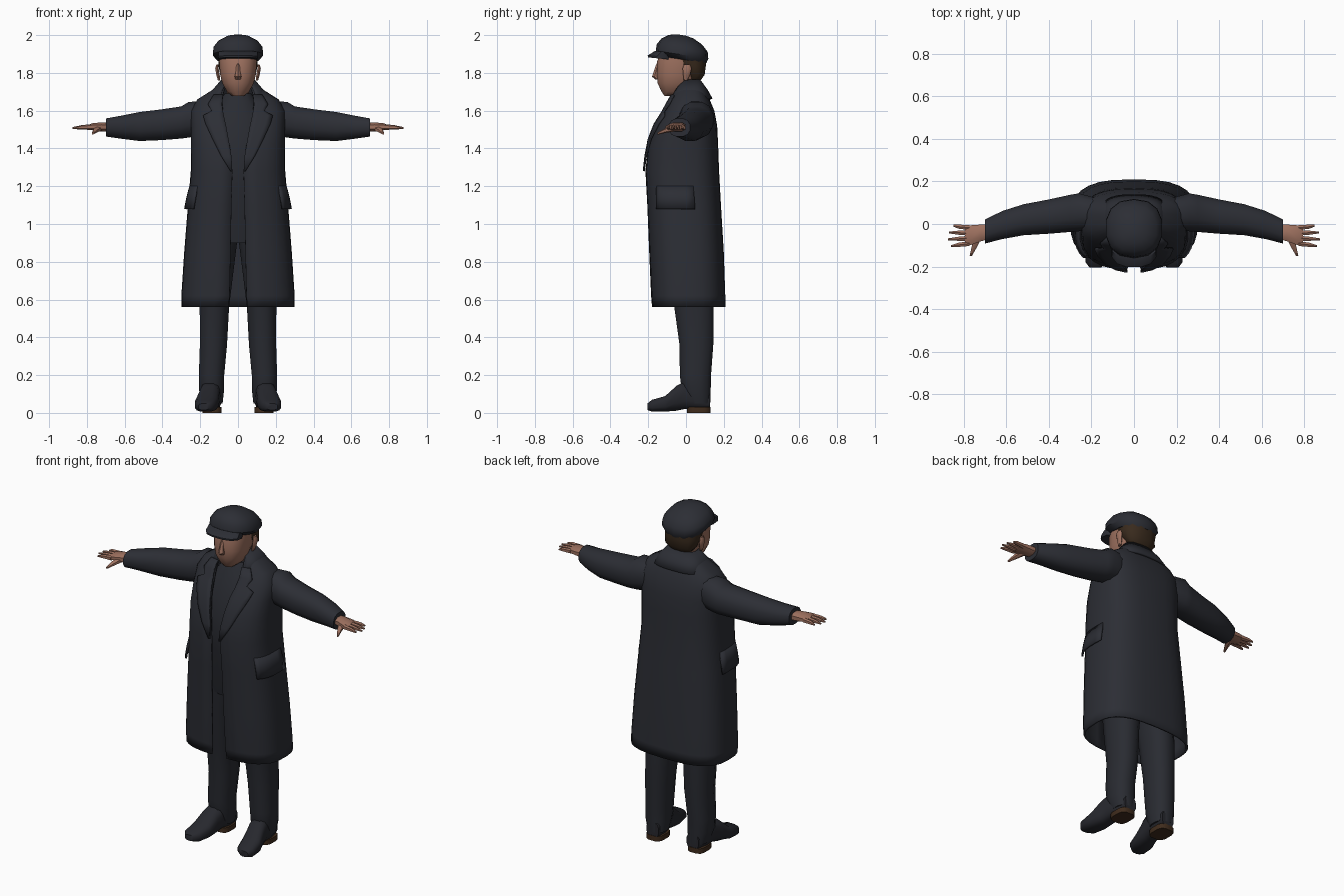
import bpy, bmesh
from math import sin, cos, pi, asin, radians, copysign

cube = bpy.data.objects.get("Cube")
if cube:
    bpy.data.objects.remove(cube, do_unlink=True)


def material(name, r, g, b):
    m = bpy.data.materials.new(name)
    m.use_nodes = True
    m.diffuse_color = (r, g, b, 1)
    bsdf = next(n for n in m.node_tree.nodes if n.type == 'BSDF_PRINCIPLED')
    bsdf.inputs["Base Color"].default_value = (r, g, b, 1)
    bsdf.inputs["Roughness"].default_value = 0.9
    return m


COAT = material("charcoal wool", .025, .027, .035)
SUIT = material("dark suit cloth", .022, .024, .031)
SHOE = material("black leather", .02, .021, .027)
SOLE = material("brown sole", .05, .025, .012)
SKIN = material("skin", .34, .165, .115)
HAIR = material("brown hair", .04, .023, .012)


def make(name, rows, mat, closed=True, thick=0, angle=45):
    """Skin rows of points into one smooth object."""
    bm = bmesh.new()
    grid = [[bm.verts.new(p) for p in row] for row in rows]
    n = len(grid[0])
    for a, b in zip(grid, grid[1:]):
        for j in range(n if closed else n - 1):
            k = (j + 1) % n
            bm.faces.new((a[j], a[k], b[k], b[j]))
    if closed:
        bm.faces.new(grid[0][::-1])
        bm.faces.new(grid[-1])
        bmesh.ops.recalc_face_normals(bm, faces=bm.faces)
    mesh = bpy.data.meshes.new(name)
    bm.to_mesh(mesh)
    bm.free()
    mesh.materials.append(mat)
    ob = bpy.data.objects.new(name, mesh)
    bpy.context.collection.objects.link(ob)
    bpy.ops.object.select_all(action='DESELECT')
    ob.select_set(True)
    bpy.context.view_layer.objects.active = ob
    bpy.ops.object.shade_smooth_by_angle(angle=radians(angle))
    if thick:
        mod = ob.modifiers.new("cloth thickness", 'SOLIDIFY')
        mod.thickness = thick
        mod.offset = -1
    return ob


def power(v, p):
    return copysign(abs(v) ** p, v)


PLACE = {'z': lambda t, u, v: (u, v, t),
         'x': lambda t, u, v: (t, u, v),
         'y': lambda t, u, v: (u, t, v)}


def loft(name, stations, mat, axis='z', n=12, p=.85, slope=0, side=1):
    """Stations: place on axis, centre and half width, then low and high."""
    rows = []
    for t, cu, ru, lo, hi in stations:
        row = []
        for i in range(n):
            a = 2 * pi * (i + .5) / n
            u = cu + ru * power(cos(a), p)
            v = (lo + hi) / 2 + (hi - lo) / 2 * power(sin(a), p)
            x, y, z = PLACE[axis](t, u, v)
            row.append((x * side, y, z + slope * y))
        rows.append(row)
    return make(name, rows, mat)


def pair(name, *args, **kw):
    for side, label in ((1, "left_"), (-1, "right_")):
        loft(label + name, *args, side=side, **kw)


# Overcoat levels: height, half width, front, back, half opening
LEVELS = [(.56, .3, -.18, .21, .05), (.62, .3, -.185, .208, .045),
          (.85, .285, -.195, .2, .04), (1.1, .265, -.205, .185, .035),
          (1.28, .25, -.215, .175, .03), (1.42, .25, -.2, .17, .045),
          (1.52, .25, -.165, .165, .065), (1.6, .25, -.115, .15, .08),
          (1.66, .215, -.085, .125, .085), (1.71, .135, -.055, .1, .075),
          (1.75, .09, -.025, .075, .06)]
ROUND = .7


def level(z):
    for a, b in zip(LEVELS, LEVELS[1:]):
        if z <= b[0]:
            f = (z - a[0]) / (b[0] - a[0])
            return [u + (v - u) * f for u, v in zip(a, b)]
    return LEVELS[-1]


def around(lv, a, grow=1):
    z, w, front, back, gap = lv
    y = (front + back) / 2 + grow * (back - front) / 2 * power(sin(a), ROUND)
    return (grow * w * power(cos(a), ROUND), y, z)


def open_ring(lv, n=28):
    start = asin((lv[4] / lv[1]) ** (1 / ROUND))
    span = 2 * pi - 2 * start
    return [around(lv, -pi / 2 + start + span * i / n) for i in range(n + 1)]


def front_y(x, z):
    _, w, front, back, _ = level(z)
    e = 2 / ROUND
    depth = (1 - min(1, abs(x) / w) ** e) ** (1 / e)
    return (front + back) / 2 - (back - front) / 2 * depth


make("overcoat", [open_ring(lv) for lv in LEVELS], COAT, False, .012)
make("coat_collar", [open_ring(lv) for lv in (
    (1.665, .165, -.095, .14, .1), (1.71, .135, -.065, .115, .085),
    (1.765, .088, -.025, .075, .06))], COAT, False, .012)

# Lapels: height, inner and outer edge
LAPEL = [(1.28, .03, .04), (1.36, .035, .09), (1.45, .05, .135),
         (1.53, .065, .172), (1.575, .075, .185), (1.6, .08, .14),
         (1.635, .085, .16), (1.685, .08, .13)]
for side, label in ((1, "left_"), (-1, "right_")):
    rows = []
    for z, inner, outer in LAPEL:
        xs = [inner + (outer - inner) * i / 4 for i in range(5)]
        rows.append([(side * x, front_y(x, z) - .014, z) for x in xs[::side]])
    make(label + "lapel", rows, COAT, False, .01, 30)
    # Pocket flap, flaring out at its lower edge
    rows = []
    for z, grow in ((1.08, 1.07), (1.14, 1.045), (1.2, 1.005)):
        pts = [around(level(z), -.68 + .14 * i, grow) for i in range(7)]
        rows.append([(side * x, y, h) for x, y, h in pts[::side]])
    make(label + "pocket_flap", rows, COAT, False, .01, 30)

# Sleeves
pair("sleeve", [(.16, .05, .07, 1.47, 1.65), (.26, .055, .092, 1.455, 1.65),
                (.3, .05, .09, 1.45, 1.625), (.4, .035, .083, 1.442, 1.61),
                (.52, .02, .075, 1.437, 1.595), (.62, -.005, .068, 1.45, 1.575),
                (.7, -.035, .058, 1.462, 1.56)], COAT, axis='x')

# Waistcoat and scarf under the coat
loft("waistcoat", [(.9, 0, .16, -.12, .13), (1.2, 0, .18, -.175, .13),
                   (1.4, 0, .19, -.185, .13), (1.57, 0, .15, -.12, .1),
                   (1.65, 0, .095, -.085, .08), (1.69, 0, .072, -.06, .06)],
     SUIT, n=16)

# Trousers
pair("trouser_leg", [(.05, .135, .055, .005, .13), (.12, .14, .068, -.025, .133),
                     (.2, .14, .069, -.035, .135), (.36, .13, .074, -.037, .147),
                     (.56, .125, .08, -.065, .15), (.8, .11, .095, -.1, .15),
                     (1, .09, .1, -.12, .13)], SUIT)

# Shoes and heels
pair("shoe", [(-.205, .182, .028, .015, .05), (-.18, .176, .053, .006, .07),
              (-.11, .166, .062, .006, .09), (-.05, .153, .055, .01, .145),
              (0, .145, .052, .02, .17), (.06, .138, .052, .015, .15),
              (.128, .133, .04, .02, .11)], SHOE, axis='y', p=.7)
pair("shoe_heel", [(0, .138, .052, .005, .132), (.03, .138, .052, .005, .132)],
     SOLE, p=.6)

# Hands with four fingers and a thumb
pair("palm", [(.67, -.035, .035, 1.49, 1.535), (.72, -.042, .042, 1.488, 1.54),
              (.77, -.053, .05, 1.495, 1.535), (.795, -.055, .046, 1.5, 1.525)],
     SKIN, axis='x', n=8)
for i, (finger, tip) in enumerate((("little", .85), ("ring", .87),
                                   ("middle", .876), ("index", .86))):
    y = -.017 - .025 * i
    end = -.008 - .032 * i
    pair(finger + "_finger", [(.775, y, .013, 1.498, 1.528),
                              (.825, (y + end) / 2, .011, 1.5, 1.524),
                              (tip, end, .005, 1.503, 1.513)],
         SKIN, axis='x', n=6)
pair("thumb", [(-.15, .768, .006, 1.473, 1.485), (-.11, .752, .014, 1.482, 1.507),
               (-.06, .735, .022, 1.49, 1.525)], SKIN, axis='y', n=6)

# Head
loft("neck", [(1.6, 0, .06, -.05, .06), (1.78, 0, .058, -.05, .06)], SKIN)
loft("head", [(1.678, 0, .032, -.115, -.03), (1.7, 0, .06, -.13, .02),
              (1.745, 0, .084, -.152, .05), (1.79, 0, .096, -.155, .07),
              (1.86, 0, .101, -.155, .08), (1.9, 0, .1, -.14, .08)], SKIN, n=16)
loft("nose", [(1.765, 0, .016, -.162, -.12), (1.78, 0, .02, -.18, -.12),
              (1.81, 0, .013, -.17, -.12), (1.85, 0, .01, -.156, -.12)],
     SKIN, n=6)
pair("ear", [(1.76, .1, .007, -.012, .01), (1.79, .106, .01, -.015, .022),
             (1.825, .112, .01, -.018, .03), (1.845, .108, .007, -.01, .02)],
     SKIN, n=6)
loft("hair", [(1.762, 0, .07, .015, .08), (1.79, 0, .096, 0, .1),
              (1.84, 0, .107, -.06, .108), (1.89, 0, .108, -.08, .108)], HAIR)

# Flat cap with a short peak
loft("cap", [(1.868, 0, .112, -.13, .108), (1.893, 0, .135, -.16, .118),
             (1.928, 0, .133, -.155, .115), (1.963, 0, .106, -.13, .085),
             (1.988, 0, .06, -.09, .04), (1.997, 0, .02, -.045, 0)],
     COAT, n=14, slope=-.15)
loft("cap_peak", [(1.862, 0, .106, -.204, -.06), (1.872, 0, .108, -.205, -.06),
                  (1.9, 0, .105, -.165, -.06)], COAT, slope=-.1)
